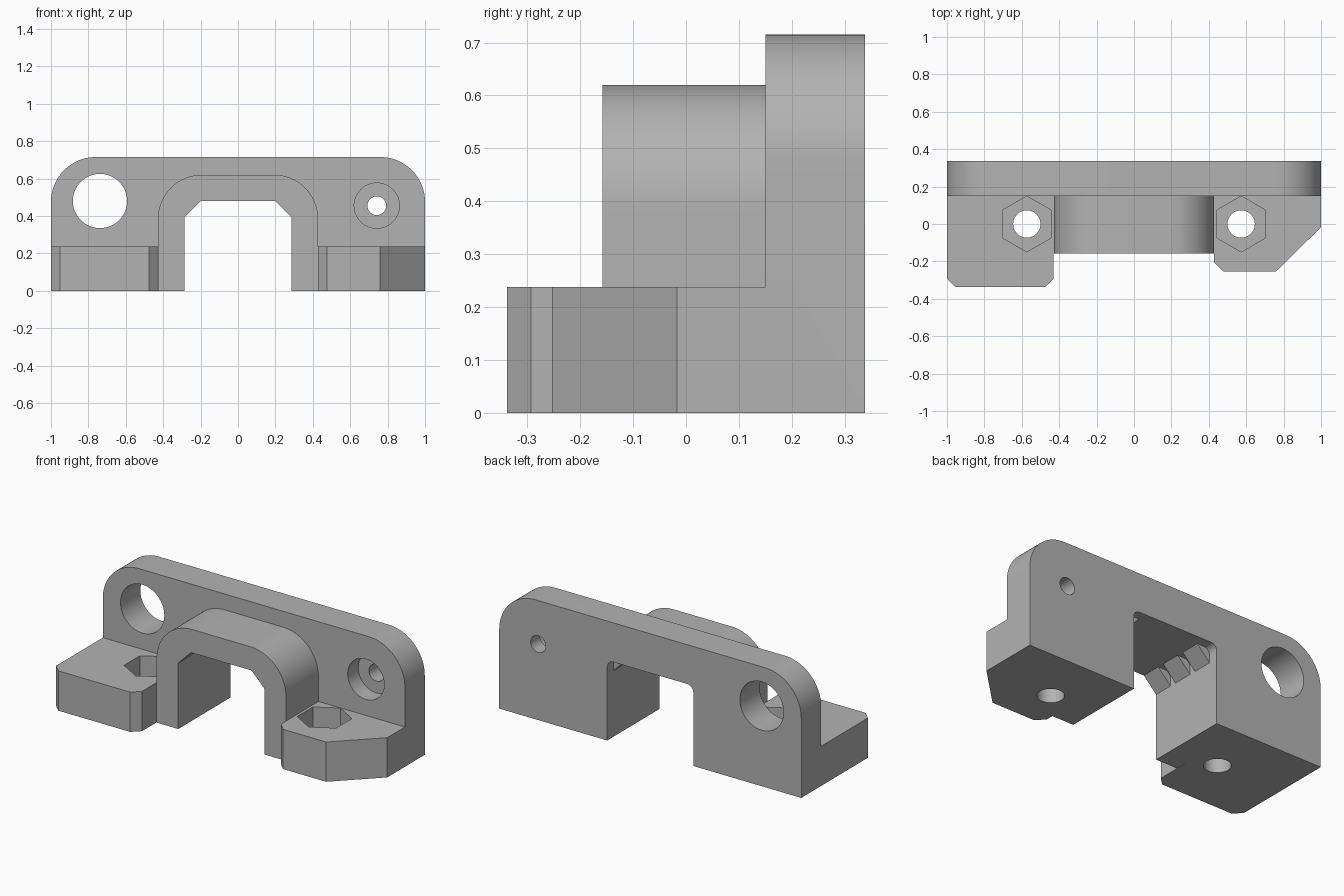
import bpy, bmesh, math

cube = bpy.data.objects.get("Cube")
if cube:
    bpy.data.objects.remove(cube, do_unlink=True)

grey = bpy.data.materials.new("plain grey")
grey.use_nodes = True
colour = (0.45, 0.45, 0.45, 1)
grey.diffuse_color = colour
grey.node_tree.nodes["Principled BSDF"].inputs["Base Color"].default_value = colour


def prism(name, points, low, high, along="z"):
    """Extrude a profile; along y the profile is in x and z."""
    def place(p, t):
        return (p[0], t, p[1]) if along == "y" else (p[0], p[1], t)
    bm = bmesh.new()
    bottom = [bm.verts.new(place(p, low)) for p in points]
    top = [bm.verts.new(place(p, high)) for p in points]
    bm.faces.new(bottom)
    bm.faces.new(top)
    for i in range(len(points)):
        j = (i + 1) % len(points)
        bm.faces.new((bottom[i], bottom[j], top[j], top[i]))
    bmesh.ops.recalc_face_normals(bm, faces=bm.faces)
    mesh = bpy.data.meshes.new(name)
    bm.to_mesh(mesh)
    bm.free()
    mesh.materials.append(grey)
    obj = bpy.data.objects.new(name, mesh)
    bpy.context.collection.objects.link(obj)
    return obj


def round_top(half, bottom, top, r, steps=20):
    """Upright outline with rounded upper corners."""
    arc = [(half - r + r * math.cos(a), top - r + r * math.sin(a))
           for a in (math.pi / 2 * i / steps for i in range(steps + 1))]
    right = [(half, bottom)] + arc
    return right + [(-x, z) for x, z in reversed(right)]


def circle(x, c, r, sides=48, turn=0.0):
    return [(x + r * math.cos(turn + math.tau * i / sides),
             c + r * math.sin(turn + math.tau * i / sides)) for i in range(sides)]


def combine(obj, other, operation):
    mod = obj.modifiers.new(operation, "BOOLEAN")
    mod.operation = operation
    mod.solver = "EXACT"
    mod.object = other
    bpy.context.view_layer.objects.active = obj
    bpy.ops.object.modifier_apply(modifier=mod.name)
    bpy.data.objects.remove(other, do_unlink=True)


# Upright plate and the arch in front of it
body = prism("mounting_bracket", round_top(1, 0, 0.715, 0.24), 0.15, 0.338, "y")
combine(body, prism("arch", round_top(0.428, 0, 0.62, 0.235), -0.158, 0.2, "y"), "UNION")

# Feet, reaching into the arch and plate
right_foot = [(-1, 0.2), (-1, -0.293), (-0.953, -0.338), (-0.477, -0.338),
              (-0.43, -0.293), (-0.43, -0.1), (-0.36, -0.1), (-0.36, 0.2)]
left_foot = [(0.36, 0.2), (0.36, -0.1), (0.428, -0.1), (0.428, -0.205),
             (0.475, -0.253), (0.76, -0.253), (1, -0.017), (1, 0.2)]
for name, outline in (("right_foot", right_foot), ("left_foot", left_foot)):
    combine(body, prism(name, outline, 0, 0.238), "UNION")

# Central passage
combine(body, prism("passage", round_top(0.285, -0.1, 0.48, 0.04, 6), -0.5, 0.5, "y"),
        "DIFFERENCE")

# Sloped ribs in the upper corners of the passage
corner = [(0.2, 0.48), (0.2, 0.53), (0.335, 0.53), (0.335, 0.395), (0.285, 0.395)]
for side in (-1, 1):
    for start, end in ((-0.158, -0.04), (0, 0.12), (0.16, 0.28)):
        rib = prism("corner_rib", [(side * x, z) for x, z in corner], start, end, "y")
        combine(body, rib, "UNION")

# Bolt holes with hexagonal nut pockets in the feet
for side in (-1, 1):
    combine(body, prism("bolt_hole", circle(side * 0.573, 0, 0.073), -0.1, 0.3), "DIFFERENCE")
    combine(body, prism("nut_pocket", circle(side * 0.573, 0, 0.149, 6, math.pi / 6),
                        0.1, 0.3), "DIFFERENCE")

# Large plain hole and small counterbored hole in the plate
combine(body, prism("large_hole", circle(-0.738, 0.48, 0.145, 64), 0, 0.5, "y"), "DIFFERENCE")
combine(body, prism("small_hole", circle(0.742, 0.455, 0.05), 0, 0.5, "y"), "DIFFERENCE")
combine(body, prism("counterbore", circle(0.742, 0.455, 0.121), 0.05, 0.25, "y"), "DIFFERENCE")

body.select_set(True)
bpy.context.view_layer.objects.active = body
bpy.ops.object.shade_smooth_by_angle(angle=math.radians(30))
